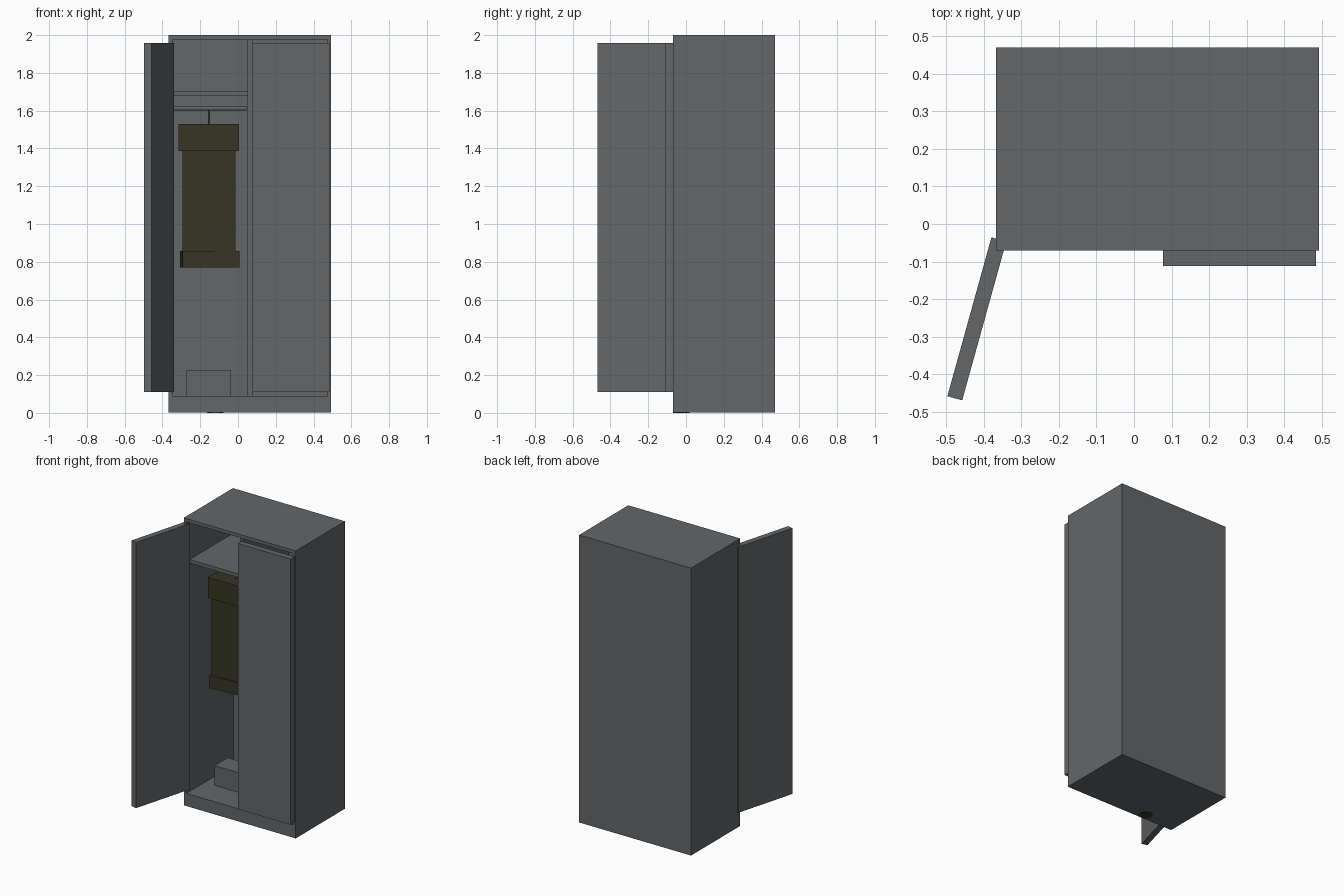
import bpy
import math
from mathutils import Matrix

if "Cube" in bpy.data.objects:
    bpy.data.objects.remove(bpy.data.objects["Cube"])


def material(name, rgb):
    m = bpy.data.materials.new(name)
    m.diffuse_color = (*rgb, 1)
    m.use_nodes = True
    m.node_tree.nodes["Principled BSDF"].inputs["Base Color"].default_value = m.diffuse_color
    return m


GREY = material("painted_metal_grey", (0.125, 0.133, 0.14))
OLIVE = material("dark_olive", (0.038, 0.035, 0.018))


def box(name, x, y, z, mat=GREY, turn=0):
    """Box from (min, max) ranges, turned about its own vertical axis."""
    bpy.ops.mesh.primitive_cube_add(size=1)
    o = bpy.context.object
    o.name = name
    o.data.transform(Matrix.Diagonal((x[1] - x[0], y[1] - y[0], z[1] - z[0], 1)))
    o.location = [(r[0] + r[1]) / 2 for r in (x, y, z)]
    o.rotation_euler.z = math.radians(turn)
    o.data.materials.append(mat)
    return o


def rod(name, loc, radius, length, mat=GREY, along_x=False, sides=12):
    bpy.ops.mesh.primitive_cylinder_add(vertices=sides, radius=radius, depth=length, location=loc)
    o = bpy.context.object
    o.name = name
    if along_x:
        o.rotation_euler.y = math.pi / 2
    o.data.materials.append(mat)
    return o


# Cabinet shell: outer box with an open front
L, R, F, B = -0.368, 0.493, -0.07, 0.47
T = 0.02
box("plinth", (L, R), (F, B), (0.002, 0.09))
box("top_panel", (L, R), (F, B), (1.977, 2.0))
box("left_side", (L, L + T), (F, B), (0.09, 1.977))
box("right_side", (R - T, R), (F, B), (0.09, 1.977))
box("back_panel", (L + T, R - T), (B - T, B), (0.09, 1.977))

# Interior fittings
box("divider", (0.05, 0.076), (-0.05, B - T), (0.09, 1.977))
box("shelf", (L + T, 0.05), (-0.035, B - T), (1.677, 1.702))
rod("hanging_rail", (-0.15, 0.2, 1.612), 0.01, 0.39, along_x=True)
rod("hanger_hook", (-0.153, 0.2, 1.57), 0.005, 0.09, sides=8)
box("storage_box", (-0.272, -0.038), (0.13, 0.275), (0.09, 0.227))

# Hanging jacket: shoulders, body and slightly turned hem
box("jacket_shoulders", (-0.314, 0.005), (0.117, 0.283), (1.387, 1.53), OLIVE)
box("jacket_body", (-0.293, -0.013), (0.125, 0.275), (0.82, 1.40), OLIVE)
box("jacket_hem", (-0.301, 0.0), (0.115, 0.285), (0.77, 0.857), OLIVE, turn=5)

# Closed right door and open left door
box("right_door", (0.077, 0.484), (-0.112, F), (0.11, 1.957))
cx, cy = -0.4185, -0.2525
box("left_door", (cx - 0.0205, cx + 0.0205), (cy - 0.2195, cy + 0.2195),
    (0.11, 1.957), turn=-15.5)

# Small olive disc under the base near the front
rod("base_disc", (-0.12, -0.025, 0.002), 0.043, 0.004, OLIVE, sides=16)
